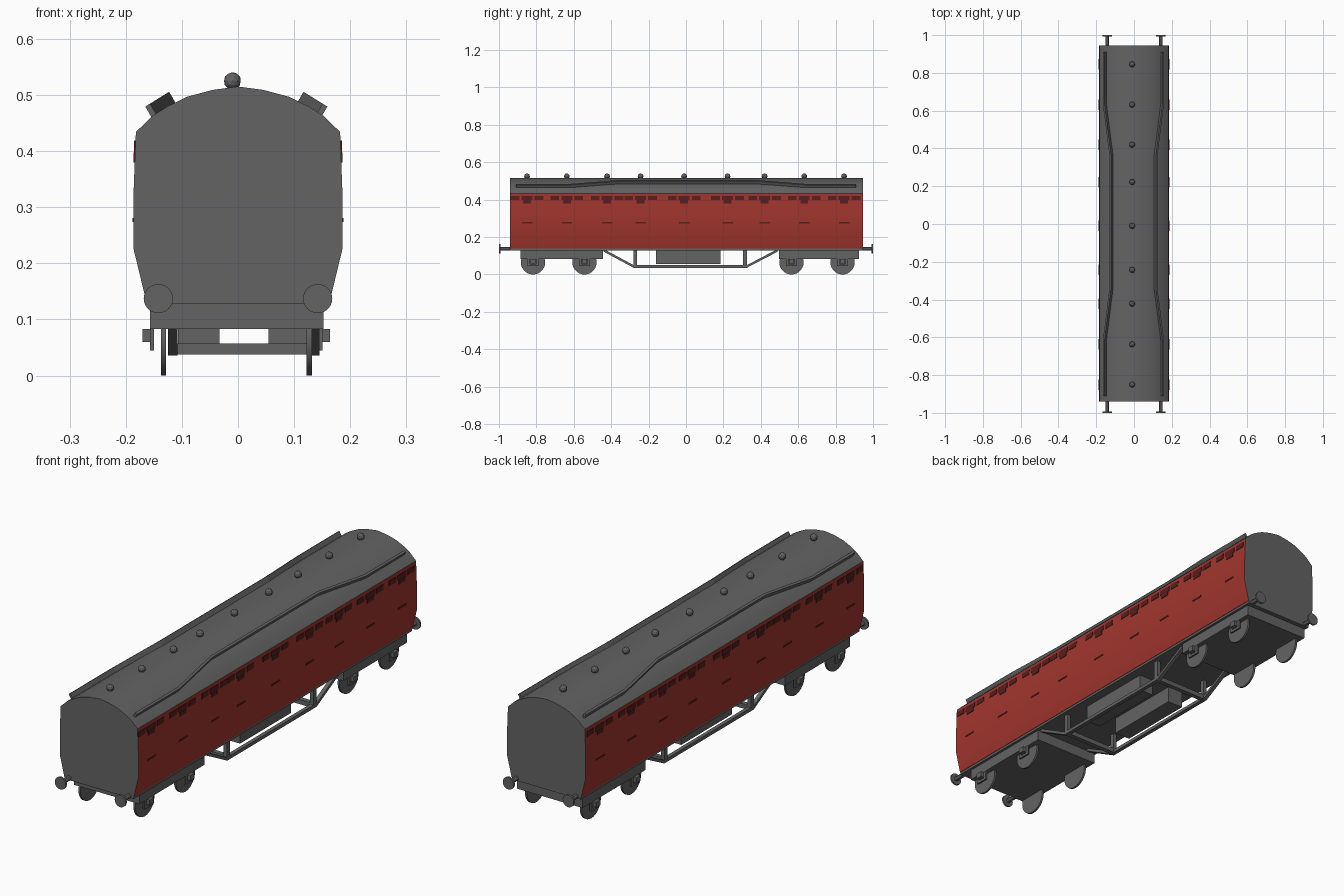
import bpy, bmesh, math
from mathutils import Vector, Matrix

cube = bpy.data.objects.get("Cube")
if cube:
    bpy.data.objects.remove(cube, do_unlink=True)


def material(name, rgb):
    m = bpy.data.materials.new(name)
    m.use_nodes = True
    m.diffuse_color = (*rgb, 1)
    m.node_tree.nodes["Principled BSDF"].inputs["Base Color"].default_value = (*rgb, 1)
    return m


GREY = material("dark grey", (0.125, 0.125, 0.125))
RED = material("carriage red", (0.36, 0.036, 0.027))
DARK = material("dark maroon", (0.1, 0.013, 0.014))


def finish(name, bm, *mats, smooth=False):
    bmesh.ops.recalc_face_normals(bm, faces=bm.faces)
    me = bpy.data.meshes.new(name)
    bm.to_mesh(me)
    bm.free()
    for m in mats:
        me.materials.append(m)
    ob = bpy.data.objects.new(name, me)
    bpy.context.collection.objects.link(ob)
    if smooth:
        bpy.ops.object.select_all(action="DESELECT")
        ob.select_set(True)
        bpy.context.view_layer.objects.active = ob
        bpy.ops.object.shade_smooth_by_angle(angle=math.radians(30))
    return ob


def box(bm, x, y, z):
    """Box from three (low, high) ranges."""
    centre = Vector([sum(r) / 2 for r in (x, y, z)])
    size = [abs(r[1] - r[0]) for r in (x, y, z)]
    bmesh.ops.create_cube(bm, size=1, matrix=Matrix.Translation(centre) @ Matrix.Diagonal((*size, 1)))


def disc(bm, centre, radius, depth, axis, sides=24):
    turn = Matrix.Rotation(math.pi / 2, 4, "Y" if axis == "X" else "X")
    bmesh.ops.create_cone(bm, cap_ends=True, segments=sides, radius1=radius, radius2=radius,
                          depth=depth, matrix=Matrix.Translation(centre) @ turn)


def sweep(bm, rings):
    """Skin a closed tube through rings of equal size."""
    rows = [[bm.verts.new(p) for p in ring] for ring in rings]
    n = len(rows[0])
    for a, b in zip(rows, rows[1:]):
        for i in range(n):
            bm.faces.new((a[i], a[(i + 1) % n], b[(i + 1) % n], b[i]))
    bm.faces.new(rows[0])
    bm.faces.new(rows[-1])


FRONT, BACK = -0.94, 0.945
SIDES = (-1, 1)
SHIFT = -0.003          # running gear sits slightly off centre
COMPARTMENTS = (-0.85, -0.637, -0.422, -0.243, -0.01, 0.222, 0.42, 0.632, 0.845)
AXLES = (-0.818, -0.543, 0.564, 0.837)

# Body shell with curved roof: red side panels, grey roof and ends
half = [(0.165, 0.138), (0.186, 0.225), (0.186, 0.33), (0.182, 0.434), (0.152, 0.463),
        (0.125, 0.48), (0.09, 0.497), (0.045, 0.509)]
section = half + [(0, 0.515)] + [(-x, z) for x, z in reversed(half)]
bm = bmesh.new()
sweep(bm, [[(x, y, z) for x, z in section] for y in (FRONT, BACK)])
bm.normal_update()
for f in bm.faces:
    f.material_index = int(abs(f.normal.x) > 0.9 and f.calc_center_median().z < 0.434)
finish("body_shell", bm, GREY, RED, smooth=True)

# Floor frame
bm = bmesh.new()
box(bm, (-0.163, 0.163), (FRONT, BACK), (0.128, 0.138))
finish("floor_frame", bm, GREY)

# Windows and door handles as thin plates
windows, handles = bmesh.new(), bmesh.new()
for s in SIDES:
    for y in COMPARTMENTS:
        for k in (-1, 0, 1):
            c, w = y + k * 0.064, 0.023 if k else 0.029
            box(windows, (s * 0.180, s * 0.1855), (c - w, c + w), (0.397, 0.419))
        box(windows, (s * 0.181, s * 0.1865), (y - 0.021, y + 0.021), (0.38, 0.397))
        box(handles, (s * 0.183, s * 0.188), (y - 0.028, y + 0.028), (0.274, 0.281))
finish("windows", windows, DARK)
finish("door_handles", handles, DARK)

# Roof ventilators
bm = bmesh.new()
for y in COMPARTMENTS:
    bmesh.ops.create_icosphere(bm, subdivisions=2, radius=0.0155,
                               matrix=Matrix.Translation((-0.01, y, 0.525)))
finish("roof_vents", bm, GREY)

# Rain strips following the roof
path = [(-0.91, 0), (-0.62, 0), (-0.35, 1), (0.37, 1), (0.64, 0), (0.91, 0)]
low, high = Vector((0.147, 0.463)), Vector((0.113, 0.484))
along = (high - low).normalized() * 0.005
out = Vector((0.5, 0.86)) * 0.022
for s, name in ((-1, "rain_strip_right"), (1, "rain_strip_left")):
    bm = bmesh.new()
    rings = []
    for y, t in path:
        p = low.lerp(high, t)
        corners = (p - along, p + along, p + along + out, p - along + out)
        rings.append([(s * c.x + SHIFT, y, c.y) for c in corners])
    sweep(bm, rings)
    finish(name, bm, GREY)

# Buffers: stem and round head
bm = bmesh.new()
for s in SIDES:
    for e, end in ((-1, FRONT), (1, BACK)):
        x = s * 0.142
        disc(bm, (x, e * 0.965, 0.137), 0.010, 0.066, "Y", 12)
        disc(bm, (x, e * 0.996, 0.137), 0.026, 0.008, "Y")
finish("buffers", bm, GREY, smooth=True)

# Bogie frames
for name, y in (("front_bogie", (-0.885, -0.445)), ("back_bogie", (0.497, 0.925))):
    bm = bmesh.new()
    box(bm, (-0.157, 0.152), y, (0.083, 0.13))
    finish(name, bm, GREY)

# Wheels, axle guards and axle boxes
wheels, guards = bmesh.new(), bmesh.new()
for s in SIDES:
    for y in AXLES:
        disc(wheels, (s * 0.130 + SHIFT, y, 0.065), 0.065, 0.009, "X", 28)
        guard = (s * 0.147 + SHIFT, s * 0.154 + SHIFT)
        for k in SIDES:
            box(guards, guard, (y + k * 0.016, y + k * 0.029), (0.045, 0.09))
        box(guards, guard, (y - 0.029, y + 0.029), (0.045, 0.056))
        box(guards, (s * 0.147 + SHIFT, s * 0.167 + SHIFT), (y - 0.014, y + 0.014), (0.06, 0.083))
finish("wheels", wheels, GREY, smooth=True)
finish("axle_guards", guards, GREY)

# Underframe trusses: bent tie bar, posts and cross bars
bm = bmesh.new()
tie = [(-0.44, 0.13), (-0.28, 0.044), (0.325, 0.044), (0.49, 0.13)]
for x0, x1 in ((-0.125, -0.108), (0.128, 0.145)):
    sweep(bm, [[(x0, y, z - 0.008), (x1, y, z - 0.008), (x1, y, z + 0.006), (x0, y, z + 0.006)]
               for y, z in tie])
    for y in (-0.272, 0.315):
        box(bm, (x0, x1), (y - 0.01, y + 0.01), (0.04, 0.13))
for y in (-0.272, 0.315):
    box(bm, (-0.12, 0.14), (y - 0.01, y + 0.01), (0.037, 0.057))
finish("underframe_truss", bm, GREY)

# Equipment boxes under the floor
bm = bmesh.new()
for x in ((-0.107, -0.033), (0.054, 0.122)):
    box(bm, x, (-0.16, 0.185), (0.057, 0.13))
finish("equipment_boxes", bm, GREY)
